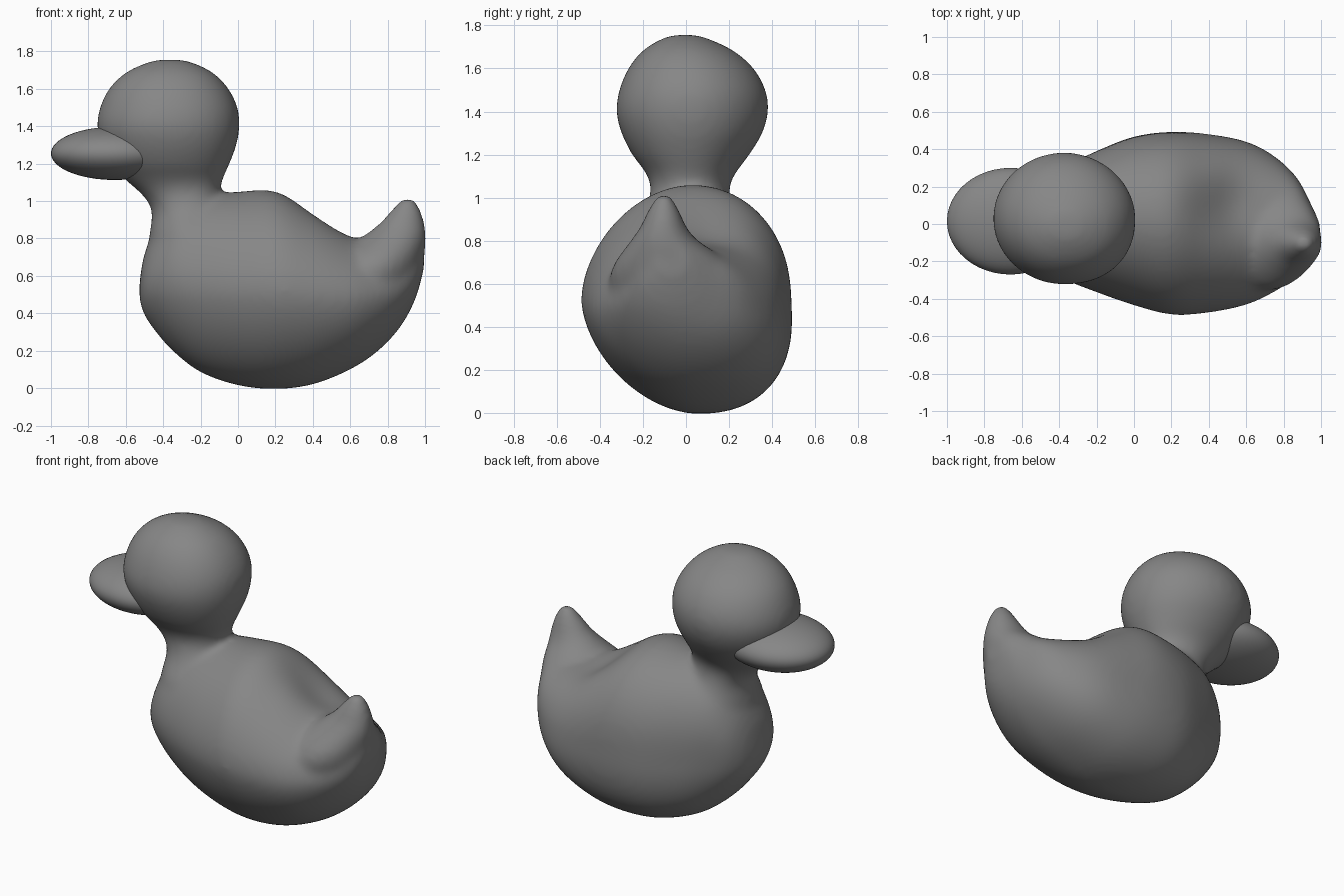
import bpy, bmesh, math
from mathutils import Vector

if "Cube" in bpy.data.objects:
    bpy.data.objects.remove(bpy.data.objects["Cube"])

N = 64


def smooth_rows(rows, steps=5):
    """Catmull-Rom interpolation between section rows."""
    out = []
    for i in range(len(rows) - 1):
        a = Vector(rows[max(i - 1, 0)])
        b, c = Vector(rows[i]), Vector(rows[i + 1])
        d = Vector(rows[min(i + 2, len(rows) - 1)])
        for k in range(steps):
            t = k / steps
            out.append(0.5 * (2 * b + (c - a) * t + (2 * a - 5 * b + 4 * c - d) * t * t
                              + (3 * b - 3 * c + d - a) * t ** 3))
    out.append(Vector(rows[-1]))
    return out


def power(x, n):
    return math.copysign(abs(x) ** (2 / n), x)


def loft(bm, rows, place, powers=(2, 2, 2, 2)):
    """Rows are (station, u min, u max, v min, v max); powers shape each quadrant."""
    rings = []
    for s, u0, u1, v0, v1 in smooth_rows(rows):
        ring = []
        for i in range(N):
            n = powers[i * 4 // N]
            a = 2 * math.pi * i / N
            u = (u0 + u1) / 2 + (u1 - u0) / 2 * power(math.cos(a), n)
            v = (v0 + v1) / 2 + (v1 - v0) / 2 * power(math.sin(a), n)
            ring.append(bm.verts.new(place(s, u, v)))
        rings.append(ring)
    for p, q in zip(rings, rings[1:]):
        for i in range(N):
            j = (i + 1) % N
            bm.faces.new((p[i], p[j], q[j], q[i]))
    bm.faces.new(rings[0])
    bm.faces.new(rings[-1])


def body_point(x, z, y):
    # the hull leans sideways towards its bottom and top, with a hollow in the back
    lean = 0.10 * max(0, 0.5 - z) + 0.05 * max(0, z - 0.6)
    if z > 0.5:
        z -= 0.07 * math.exp(-(x - 0.5) ** 2 / 0.03 - (y - 0.08) ** 2 / 0.03) * min(1, (z - 0.5) / 0.2)
    return (x, y + lean, z)


def upright_point(z, x, y):
    return (x, y, z)


grey = bpy.data.materials.new("dark_grey")
grey.diffuse_color = (0.24, 0.24, 0.24, 1)
grey.use_nodes = True
grey.node_tree.nodes["Principled BSDF"].inputs["Base Color"].default_value = grey.diffuse_color

bm = bmesh.new()

# Body: sections along x (x, z bottom, z top, y min, y max)
loft(bm, [
    (-0.527, 0.48, 0.56, -0.05, 0.06), (-0.505, 0.40, 0.70, -0.15, 0.15),
    (-0.45, 0.315, 0.84, -0.23, 0.24), (-0.35, 0.20, 0.98, -0.305, 0.315),
    (-0.20, 0.085, 1.03, -0.365, 0.39), (0.0, 0.015, 1.05, -0.435, 0.465),
    (0.20, -0.005, 1.055, -0.485, 0.49), (0.40, 0.02, 0.96, -0.475, 0.475),
    (0.60, 0.10, 0.84, -0.435, 0.435), (0.75, 0.20, 0.78, -0.365, 0.36),
    (0.87, 0.33, 0.76, -0.285, 0.25), (0.95, 0.48, 0.76, -0.21, 0.10),
    (0.995, 0.64, 0.77, -0.14, 0.0)], body_point, (2.0, 2.3, 1.85, 1.9))

# Tail: sections along z (z, x min, x max, y min, y max)
loft(bm, [
    (0.40, 0.48, 0.87, -0.30, 0.24), (0.60, 0.44, 0.965, -0.355, 0.28),
    (0.69, 0.50, 0.99, -0.335, 0.21), (0.75, 0.57, 1.002, -0.295, 0.13),
    (0.81, 0.665, 1.006, -0.25, 0.045), (0.87, 0.745, 1.0, -0.21, 0.0),
    (0.94, 0.81, 0.982, -0.178, -0.03), (1.012, 0.87, 0.945, -0.135, -0.07)],
    upright_point)

# Neck and head: sections along z
loft(bm, [
    (0.60, -0.48, 0.05, -0.30, 0.31), (0.80, -0.475, 0.02, -0.28, 0.29),
    (0.93, -0.46, -0.06, -0.20, 0.23), (1.00, -0.485, -0.09, -0.17, 0.205),
    (1.06, -0.54, -0.095, -0.165, 0.205), (1.12, -0.61, -0.08, -0.19, 0.235),
    (1.20, -0.68, -0.045, -0.25, 0.295), (1.30, -0.73, -0.008, -0.30, 0.355),
    (1.40, -0.754, 0.008, -0.324, 0.382), (1.50, -0.738, -0.002, -0.31, 0.37),
    (1.60, -0.69, -0.05, -0.268, 0.315), (1.68, -0.61, -0.125, -0.205, 0.225),
    (1.732, -0.51, -0.22, -0.125, 0.12), (1.756, -0.43, -0.30, -0.06, 0.05)],
    upright_point, (1.95, 2, 2, 2.2))

bmesh.ops.recalc_face_normals(bm, faces=bm.faces[:])
mesh = bpy.data.meshes.new("body_and_head")
bm.to_mesh(mesh)
bm.free()
mesh.materials.append(grey)
body = bpy.data.objects.new("body_and_head", mesh)
bpy.context.collection.objects.link(body)

# Fuse the parts and soften the joins
rm = body.modifiers.new("fuse", 'REMESH')
rm.mode = 'VOXEL'
rm.voxel_size = 0.018
rm.use_smooth_shade = True
sm = body.modifiers.new("soften", 'SMOOTH')
sm.factor = 0.5
sm.iterations = 20

# Bill: flattened round pad, half sunk in the head
bpy.ops.mesh.primitive_uv_sphere_add(segments=48, ring_count=32, radius=1,
                                     location=(-0.66, 0.015, 1.255))
bill = bpy.context.object
bill.name = "bill"
bill.scale = (0.34, 0.285, 0.142)
bpy.ops.object.transform_apply(location=False, rotation=False, scale=True)
bpy.ops.object.shade_smooth()
bill.data.materials.append(grey)
